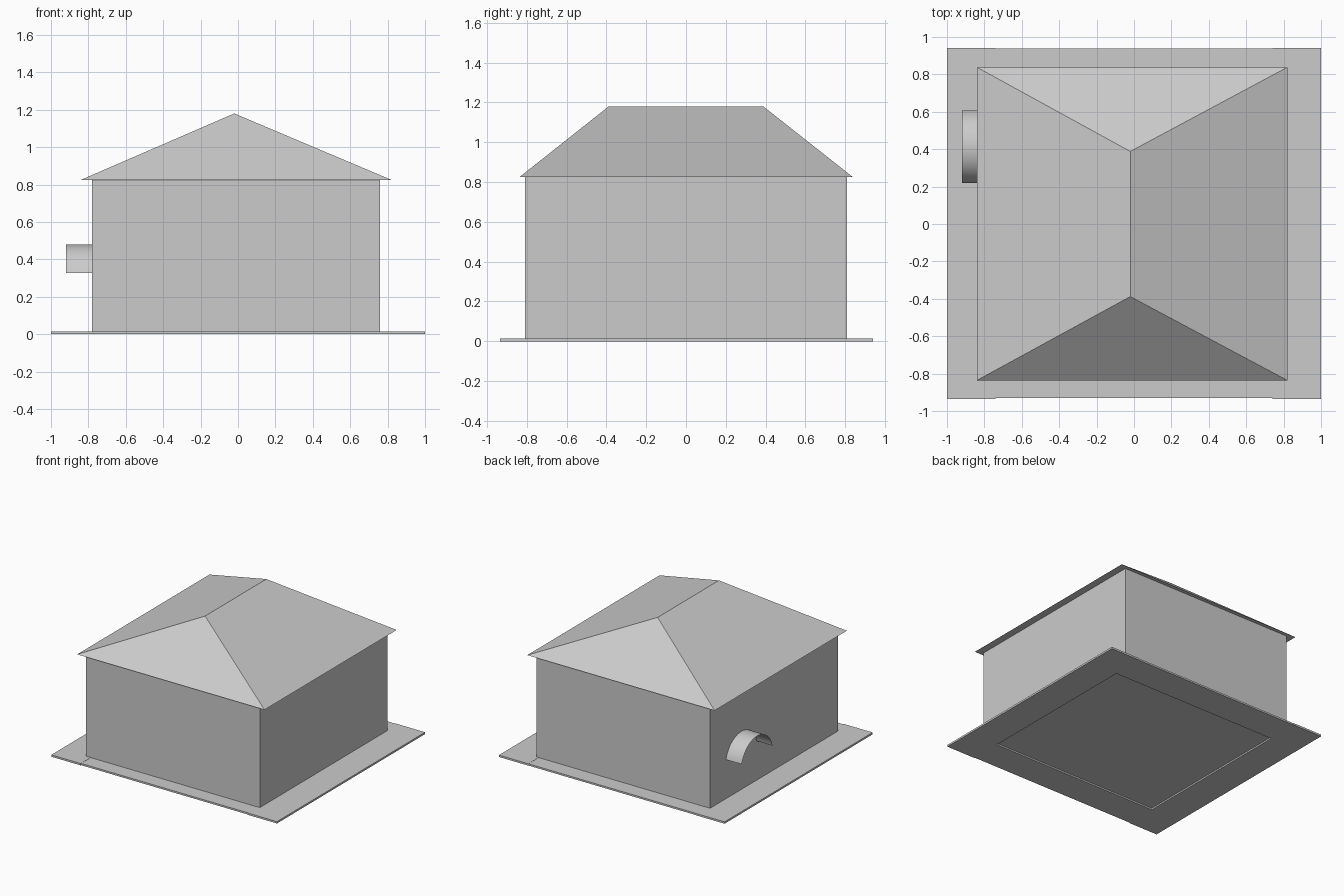
import bpy
import math

cube = bpy.data.objects.get("Cube")
if cube:
    bpy.data.objects.remove(cube, do_unlink=True)

# One plain grey for the whole building
grey = bpy.data.materials.new("plain_grey")
grey.use_nodes = True
colour = (0.6, 0.6, 0.6, 1.0)
grey.diffuse_color = colour
grey.node_tree.nodes["Principled BSDF"].inputs["Base Color"].default_value = colour


def add_mesh(name, verts, faces):
    mesh = bpy.data.meshes.new(name)
    mesh.from_pydata(verts, [], faces)
    mesh.materials.append(grey)
    obj = bpy.data.objects.new(name, mesh)
    bpy.context.collection.objects.link(obj)
    return obj


def add_box(name, x0, x1, y0, y1, z0, z1):
    verts = [(x, y, z) for z in (z0, z1)
             for x, y in ((x0, y0), (x1, y0), (x1, y1), (x0, y1))]
    sides = [(i, (i + 1) % 4, (i + 1) % 4 + 4, i + 4) for i in range(4)]
    return add_box_mesh(name, verts, sides)


def add_box_mesh(name, verts, sides):
    return add_mesh(name, verts, [(3, 2, 1, 0), (4, 5, 6, 7)] + sides)


# Paving: two long side strips and two shorter strips between them
SLAB, INNER = 0.015, 0.74
add_box("paving_right", -1, -INNER, -0.935, 0.94, 0, SLAB)
add_box("paving_left", INNER, 1, -0.935, 0.94, 0, SLAB)
add_box("paving_front", -INNER, INNER, -0.93, -0.68, 0, SLAB - 0.001)
add_box("paving_back", -INNER, INNER, 0.68, 0.938, 0, SLAB - 0.001)

# House body, its floor set slightly above the ground
add_box("walls", -0.78, 0.76, -0.808, 0.808, 0.012, 0.825)

# Hipped roof with a ridge running front to back
EAVE, RIDGE, MID = 0.825, 1.18, -0.01
add_mesh("hipped_roof",
         [(-0.84, -0.836, EAVE), (0.82, -0.836, EAVE),
          (0.82, 0.838, EAVE), (-0.84, 0.838, EAVE),
          (MID - 0.01, -0.388, RIDGE), (MID - 0.01, 0.388, RIDGE)],
         [(3, 2, 1, 0), (0, 1, 4), (1, 2, 5, 4), (2, 3, 5), (3, 0, 4, 5)])

# Curved awning: a thin open arc on the side wall
STEPS, HALF, RISE, BASE, CENTRE = 24, 0.195, 0.152, 0.328, 0.413
radius = (HALF ** 2 + RISE ** 2) / (2 * RISE)
span = math.acos((radius - RISE) / radius)
verts = []
for i in range(STEPS + 1):
    a = span * (2 * i / STEPS - 1)
    y = CENTRE + radius * math.sin(a)
    z = BASE + RISE - radius * (1 - math.cos(a))
    verts += [(-0.92, y, z), (-0.78, y, z)]
awning = add_mesh("curved_awning", verts,
                  [(2 * i, 2 * i + 1, 2 * i + 3, 2 * i + 2) for i in range(STEPS)])
awning.data.polygons.foreach_set("use_smooth", [True] * STEPS)
